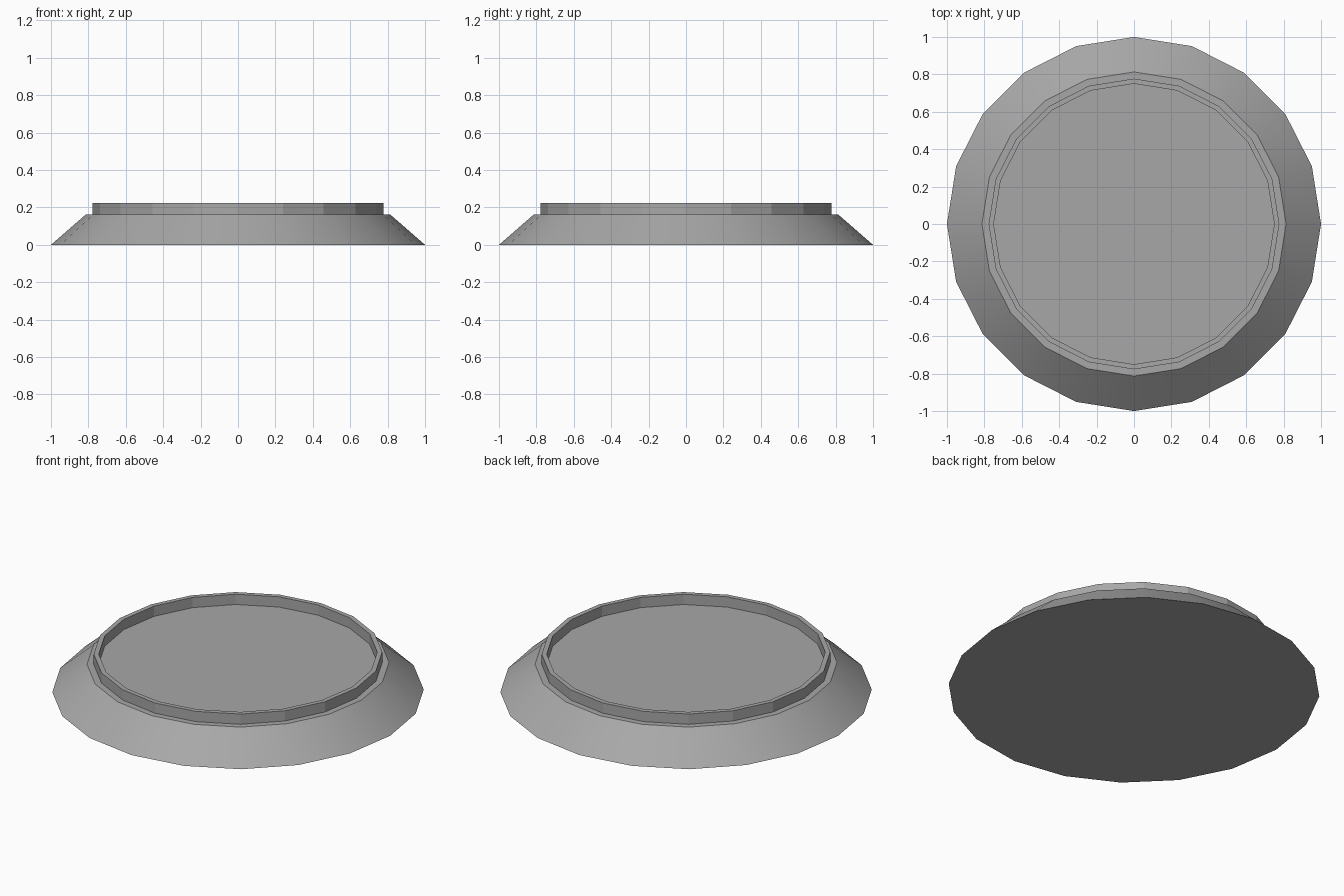
import bpy
import bmesh
from math import cos, sin, pi, radians

SIDES = 20

old = bpy.data.objects.get("Cube")
if old:
    bpy.data.objects.remove(old, do_unlink=True)

grey = bpy.data.materials.new("mid_grey")
grey.use_nodes = True
grey.diffuse_color = (0.39, 0.39, 0.39, 1)
grey.node_tree.nodes["Principled BSDF"].inputs["Base Color"].default_value = grey.diffuse_color


def lathe(name, profile, capped):
    """Turn a (radius, height) profile around z; optionally cap both ends."""
    bm = bmesh.new()
    rings = [[bm.verts.new((r * cos(2 * pi * i / SIDES), r * sin(2 * pi * i / SIDES), z))
              for i in range(SIDES)] for r, z in profile]
    for low, high in zip(rings, rings[1:]):
        for i in range(SIDES):
            j = (i + 1) % SIDES
            bm.faces.new((low[i], low[j], high[j], high[i]))
    if capped:
        bm.faces.new(rings[0][::-1])
        bm.faces.new(rings[-1])
    mesh = bpy.data.meshes.new(name)
    bm.to_mesh(mesh)
    bm.free()
    mesh.materials.append(grey)
    obj = bpy.data.objects.new(name, mesh)
    bpy.context.collection.objects.link(obj)
    # Smooth slope, faceted rim
    bpy.ops.object.select_all(action="DESELECT")
    obj.select_set(True)
    bpy.context.view_layer.objects.active = obj
    bpy.ops.object.shade_smooth_by_angle(angle=radians(15))
    return obj


# Sloping foot with a flat top
lathe("sloped_base", [(1.0, 0), (0.813, 0.163)], capped=True)

# Thin raised lip around the flat top
lathe("raised_rim", [(0.777, 0.163), (0.777, 0.224), (0.75, 0.224), (0.75, 0.163)], capped=False)
